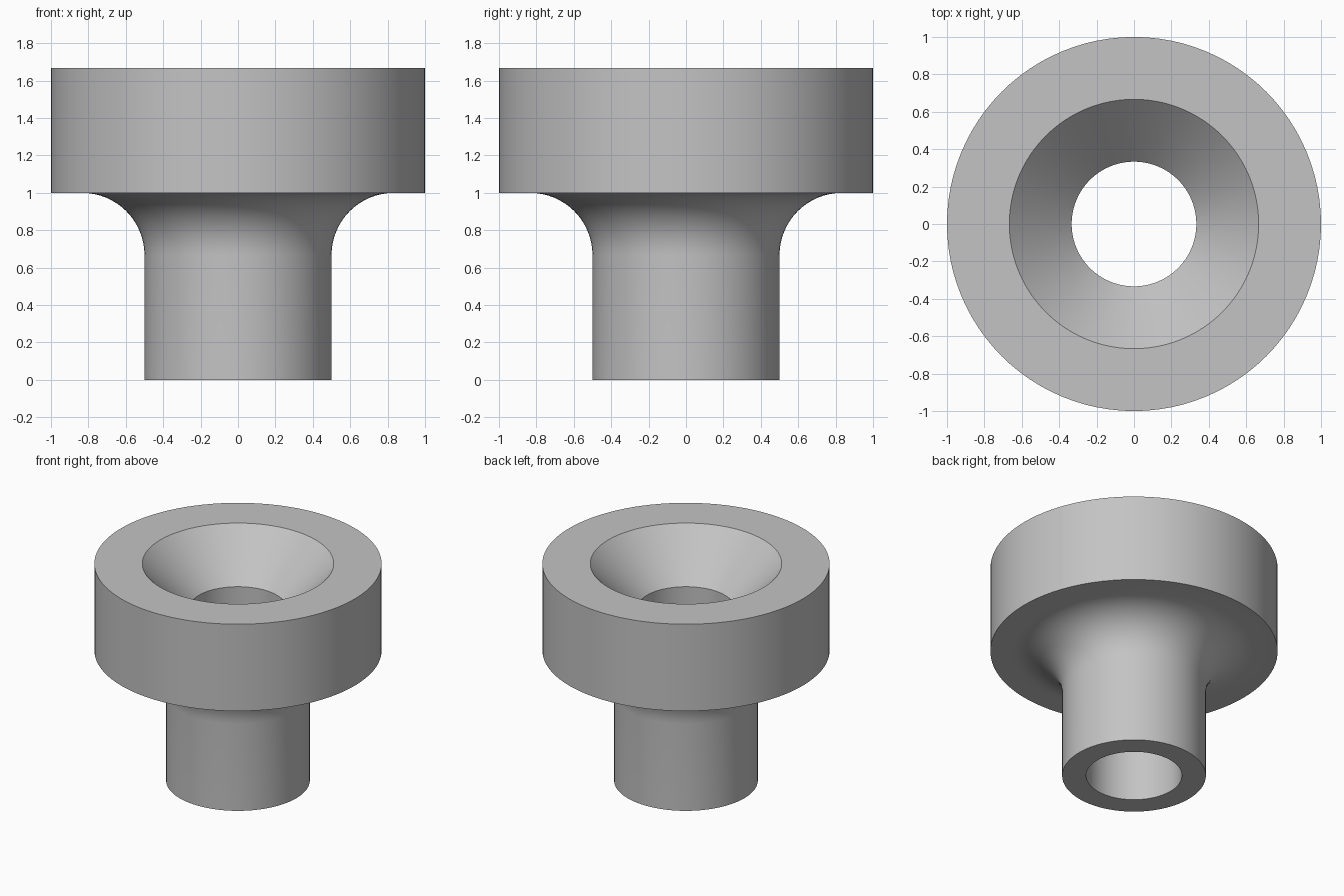
import bpy, bmesh, math

SEGMENTS = 96
FILLET_STEPS = 16
THIRD = 1 / 3

cube = bpy.data.objects.get("Cube")
if cube:
    bpy.data.objects.remove(cube, do_unlink=True)

# Plain grey material
grey = bpy.data.materials.new("plain_grey")
grey.use_nodes = True
colour = (0.55, 0.55, 0.55, 1)
grey.diffuse_color = colour
grey.node_tree.nodes["Principled BSDF"].inputs["Base Color"].default_value = colour

# Cross-section (radius, height): stem, concave fillet, head, countersink, bore
profile = [(THIRD, 0), (0.5, 0)]
for i in range(FILLET_STEPS + 1):
    a = math.pi - i / FILLET_STEPS * math.pi / 2
    profile.append((0.5 + THIRD + THIRD * math.cos(a), 2 * THIRD + THIRD * math.sin(a)))
profile += [(1, 1), (1, 5 * THIRD), (2 * THIRD, 5 * THIRD), (THIRD, 4 * THIRD)]

# Turn the closed section around the z axis
bm = bmesh.new()
verts = [bm.verts.new((r, 0, z)) for r, z in profile]
edges = [bm.edges.new((v, verts[i - 1])) for i, v in enumerate(verts)]
bmesh.ops.spin(bm, geom=verts + edges, cent=(0, 0, 0), axis=(0, 0, 1),
               angle=math.tau, steps=SEGMENTS, use_duplicate=False)
bmesh.ops.remove_doubles(bm, verts=bm.verts, dist=1e-5)
bmesh.ops.recalc_face_normals(bm, faces=bm.faces)

mesh = bpy.data.meshes.new("flanged_bushing")
bm.to_mesh(mesh)
bm.free()
mesh.materials.append(grey)
bushing = bpy.data.objects.new("flanged_bushing", mesh)
bpy.context.collection.objects.link(bushing)

# Smooth curved walls, sharp rims
bpy.ops.object.select_all(action='DESELECT')
bushing.select_set(True)
bpy.context.view_layer.objects.active = bushing
bpy.ops.object.shade_smooth_by_angle(angle=math.radians(30))
